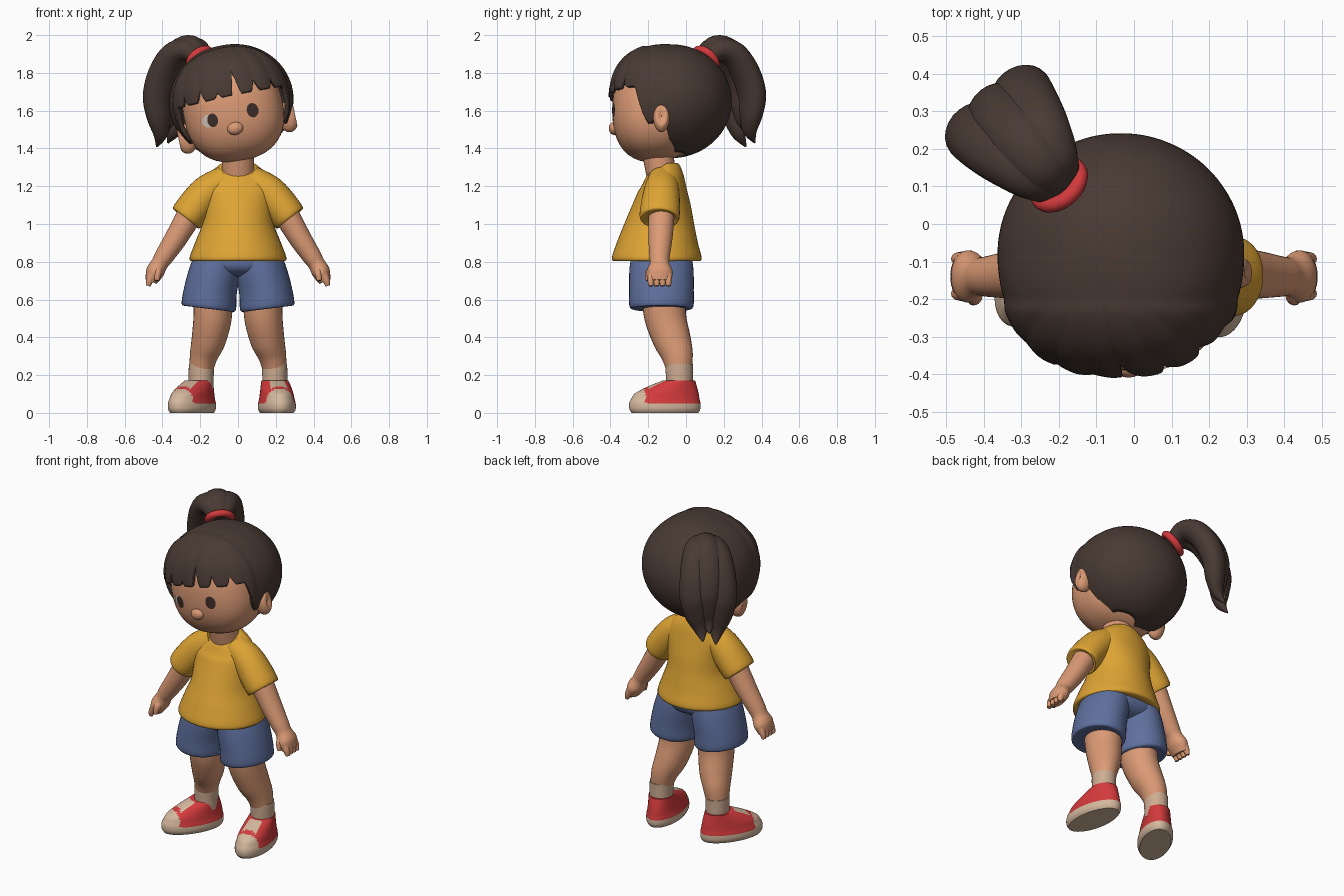
import bpy, bmesh
from math import sin, cos, acos, radians, pi
from mathutils import Matrix, Vector

if "Cube" in bpy.data.objects:
    bpy.data.objects.remove(bpy.data.objects["Cube"])
parts = []


def material(name, r, g, b):
    lin = [((c / 255 + 0.055) / 1.055) ** 2.4 for c in (r, g, b)] + [1]
    m = bpy.data.materials.new(name)
    m.use_nodes = True
    m.diffuse_color = lin
    m.node_tree.nodes["Principled BSDF"].inputs["Base Color"].default_value = lin
    return m


SKIN = material("skin", 219, 154, 117)
HAIR = material("dark brown hair", 73, 58, 52)
SHIRT = material("mustard cloth", 222, 164, 52)
DENIM = material("blue cloth", 95, 112, 158)
RED = material("red", 212, 58, 60)
CREAM = material("cream rubber", 212, 184, 158)
SOCK = material("beige sock", 206, 172, 146)
EYE = material("eye brown", 62, 46, 42)
WHITE = material("eye white", 214, 198, 186)


def finish(name, bm, mats, rule=None, matrix=Matrix()):
    """Colour faces by rule, place the mesh and make the object."""
    bmesh.ops.recalc_face_normals(bm, faces=bm.faces)
    if rule:
        for f in bm.faces:
            f.material_index = rule(f.calc_center_median())
    bm.transform(matrix)
    me = bpy.data.meshes.new(name)
    bm.to_mesh(me)
    bm.free()
    for m in mats:
        me.materials.append(m)
    ob = bpy.data.objects.new(name, me)
    bpy.context.collection.objects.link(ob)
    parts.append(ob)
    return ob


def bridge(bm, rings):
    for r, q in zip(rings, rings[1:]):
        for i in range(len(r)):
            j = (i + 1) % len(r)
            bm.faces.new((r[i], r[j], q[j], q[i]))


def loft(name, keys, mats, side=(1, 0, 0), seg=32, steps=5, flat=False,
         rule=None, matrix=Matrix(), deform=None):
    """Smooth closed tube through keys of x, y, z, half width, half depth."""
    keys = [Vector(k) for k in keys]
    n = len(keys)
    at = lambda i: keys[min(max(i, 0), n - 1)]
    tan = [(at(i + 1) - at(i - 1)).to_3d().normalized() for i in range(n)]
    bm, rings = bmesh.new(), []
    for s in range((n - 1) * steps + 1):
        i = min(s // steps, n - 2)
        u = s / steps - i
        p, q = at(i), at(i + 1)
        m0, m1 = (q - at(i - 1)) / 2, (at(i + 2) - p) / 2
        k = (p * (2*u**3 - 3*u**2 + 1) + m0 * (u**3 - 2*u**2 + u)
             + q * (3*u**2 - 2*u**3) + m1 * (u**3 - u**2))
        t = Vector((0, 0, 1)) if flat else tan[i].lerp(tan[i + 1], u).normalized()
        a = Vector(side)
        a = (a - t * a.dot(t)).normalized()
        b = t.cross(a)
        c = k.to_3d()
        ring = [c + a * k[3] * cos(w) + b * k[4] * sin(w)
                for w in (2 * pi * j / seg for j in range(seg))]
        rings.append([bm.verts.new(deform(v) if deform else v) for v in ring])
    bridge(bm, rings)
    bm.faces.new(rings[0])
    bm.faces.new(rings[-1])
    return finish(name, bm, mats, rule, matrix)


def blob(name, centre, radii, mat, power=2, matrix=Matrix(), deform=None):
    """Ellipsoid, boxier when power is above two."""
    bm = bmesh.new()
    bmesh.ops.create_uvsphere(bm, u_segments=48, v_segments=28, radius=1)
    for v in bm.verts:
        p = v.co / sum(abs(c) ** power for c in v.co) ** (1 / power)
        p = deform(p) if deform else p
        v.co = Vector(c + r * q for c, r, q in zip(centre, radii, p))
    return finish(name, bm, [mat], matrix=matrix)


def mirrored(keys, s):
    return [(k[0] * s,) + tuple(k[1:]) for k in keys]


# Head, tilted toward its right
HEAD = Matrix.Translation((-0.035, -0.08, 1.65)) @ Matrix.Rotation(radians(-12), 4, 'Y')
FC, FR, FP = (0, -0.09, -0.05), (0.265, 0.22, 0.27), 2.4
blob("face", FC, FR, SKIN, FP, HEAD)
blob("nose", (-0.01, -0.3, -0.145), (0.042, 0.029, 0.034), SKIN, matrix=HEAD)


def eye(name, x, z, rx, rz, lift, mat):
    """Thin plate that follows the face."""
    bm = bmesh.new()

    def point(px, pz):
        d = 1 - abs((px - FC[0]) / FR[0]) ** FP - abs((pz - FC[2]) / FR[2]) ** FP
        return bm.verts.new((px, FC[1] - FR[1] * d ** (1 / FP) - lift, pz))
    rings = [[point(x + rx * r * cos(w), z + rz * r * sin(w))
              for w in (2 * pi * j / 28 for j in range(28))] for r in (0.35, 0.7, 1)]
    bridge(bm, rings)
    bm.faces.new(rings[0])
    ob = finish(name, bm, [mat])
    if ob.data.polygons[0].normal.y > 0:
        ob.data.flip_normals()
    ob.matrix_world = HEAD


eye("left_eye", 0.1, -0.07, 0.031, 0.038, 0.005, EYE)
eye("right_eye_white", -0.14, -0.078, 0.036, 0.034, 0.003, WHITE)
eye("right_eye", -0.118, -0.078, 0.028, 0.036, 0.006, EYE)

# Ears with a hollow on the outer side
for s, label in ((1, "left"), (-1, "right")):
    def hollow(p, s=s):
        r = (p.y ** 2 + p.z ** 2) ** 0.5
        if p.x * s > 0 and r < 0.7:
            p.x -= s * 0.5 * (1 - r / 0.7)
        return p
    blob(label + "_ear", (0.275 * s, -0.05, -0.145), (0.055, 0.044, 0.08), SKIN,
         matrix=HEAD, deform=hollow)

# Hair cap: a shell whose lower edge follows the hairline, with a raised fringe
LINE = [(0, .03), (56, .02), (64, -.17), (83, -.17), (91, -.291), (181, -.291)]
NOTCHES = [(-45, 4, .05), (-27, 4, .06), (-11, 3, .03), (6, 4, .12), (24, 4, .06), (42, 4, .05)]


def hairline(deg):
    d = abs(deg)
    for (a, za), (b, zb) in zip(LINE, LINE[1:]):
        if a <= d <= b:
            z = za + (zb - za) * (d - a) / (b - a)
            break
    return z + sum(h * max(0, 1 - abs(deg - c) / w) for c, w, h in NOTCHES)


def valley(deg):
    return max(max(0, 1 - abs(deg - c) / 7) for c, w, h in NOTCHES)


bm, COLS, ROWS = bmesh.new(), 240, 36
columns = []
for j in range(COLS):
    a = -pi + 2 * pi * j / COLS
    deg = a * 180 / pi
    end = acos(hairline(deg) / 0.3)
    n = 2 + 0.4 * max(0, cos(a))
    col = []
    for i in range(1, ROWS + 1):
        t = end * i / ROWS
        d = Vector((sin(t) * sin(a), -sin(t) * cos(a), cos(t)))
        d /= sum(abs(c) ** n for c in d) ** (1 / n)
        u = min(max((-d.y - 0.36) / 0.12, 0), 1)
        d *= 1 + u * u * (3 - 2 * u) * (0.027 - 0.016 * valley(deg) * sin(t) ** 2)
        col.append(bm.verts.new((d.x * 0.33, d.y * 0.322, d.z * 0.3)))
    columns.append(col)
rows = list(zip(*columns))
bridge(bm, rows)
crown = bm.verts.new((0, 0, 0.3))
for j in range(COLS):
    bm.faces.new((crown, rows[0][j], rows[0][(j + 1) % COLS]))
cap = finish("hair_cap", bm, [HAIR], matrix=HEAD)
shell = cap.modifiers.new("thickness", 'SOLIDIFY')
shell.thickness, shell.offset = 0.025, -1

# Ponytail of three locks, with its tie
TAIL = [(-.195, .1, 1.865), (-.24, .15, 1.92), (-.295, .215, 1.893), (-.342, .27, 1.79),
        (-.365, .3, 1.67), (-.367, .302, 1.56), (-.375, .31, 1.47), (-.4, .34, 1.41)]
SPREAD = [0, .35, .7, .95, 1.05, .9, .6, .5]
WIDTH = [.055, .074, .086, .089, .085, .068, .04, .006]
across = Vector((0.77, 0.63, 0))
for label, off, rise in (("inner", 0.075, 0.02), ("middle", 0, 0.07), ("outer", -0.075, 0)):
    keys = []
    for i, p in enumerate(TAIL):
        c = Vector(p) + across * off * SPREAD[i] + Vector((0, 0, rise * i / 7))
        keys.append((*c, WIDTH[i], WIDTH[i] * (0.8 if off else 0.85)))
    loft("ponytail_" + label + "_lock", keys, [HAIR], side=across, seg=24)
bpy.ops.mesh.primitive_torus_add(
    major_radius=0.066, minor_radius=0.021, major_segments=40, minor_segments=14,
    location=(-0.2, 0.105, 1.872),
    rotation=Vector((-0.5, 0.55, 0.6)).to_track_quat('Z', 'Y').to_euler())
tie = bpy.context.object
tie.name = "hair_tie"
tie.data.materials.append(RED)
parts.append(tie)

# Neck and shirt, the neckline dipping at the front
loft("neck", [(0, -.12, 1.2, .085, .075), (0, -.135, 1.29, .086, .08),
              (0, -.16, 1.42, .085, .08)], [SKIN])


def neckline(v):
    if v.z > 1.18:
        v.z += min(v.y + 0.1, 0) * 0.55 * (v.z - 1.18) / 0.13
    return v


loft("shirt_body", [(0, -.122, 1.322, .09, .08), (0, -.122, 1.305, .113, .092),
                    (0, -.12, 1.26, .165, .107), (0, -.122, 1.19, .195, .125),
                    (0, -.13, 1.1, .186, .155), (0, -.142, 1, .19, .185),
                    (0, -.152, .9, .228, .215), (0, -.155, .812, .257, .237),
                    (0, -.155, .806, .215, .19)], [SHIRT], seg=48, flat=True, deform=neckline)
# Lower body of the shorts
blob("shorts_seat", (0, -.13, .8), (.235, .165, .085), DENIM, 2.4)

# Limbs, clothes and shoes on both sides
for s, label, yaw, foot_x in ((1, "left", 8, 0.195), (-1, "right", -30, -0.205)):
    loft(label + "_sleeve", mirrored([
        (.06, -.122, 1.24, .078, .075), (.165, -.13, 1.165, .096, .092),
        (.268, -.14, 1.04, .106, .092), (.273, -.14, 1.033, .078, .068)], s),
        [SHIRT], side=(0, 1, 0))
    loft(label + "_arm", mirrored([
        (.25, -.13, 1.06, .07, .068), (.325, -.135, .93, .064, .06),
        (.39, -.14, .83, .054, .051), (.415, -.14, .79, .052, .045),
        (.44, -.14, .745, .07, .048), (.46, -.14, .695, .058, .032)], s),
        [SKIN], side=(0, 1, 0))
    for i, finger in enumerate(("index", "middle", "ring", "little")):
        y = -0.186 + 0.031 * i
        loft(label + "_" + finger + "_finger", mirrored([
            (.452, y, .735, .02, .022), (.468, y, .7, .018, .019),
            (.476, y, .672, .012, .012)], s), [SKIN], side=(0, 1, 0), seg=12)
    loft(label + "_thumb", mirrored([
        (.42, -.165, .77, .024, .022), (.425, -.195, .74, .021, .02),
        (.43, -.205, .7, .012, .012)], s), [SKIN], side=(0, 1, 0), seg=12)
    loft(label + "_shorts_leg", mirrored([
        (.1, -.13, .83, .12, .16), (.122, -.13, .75, .134, .17),
        (.145, -.13, .65, .14, .171), (.155, -.13, .56, .144, .168),
        (.156, -.13, .553, .115, .135)], s), [DENIM], seg=40)
    loft(label + "_leg", mirrored([
        (.13, -.12, .64, .104, .12), (.135, -.108, .5, .101, .11),
        (.157, -.072, .38, .09, .099), (.182, -.045, .3, .074, .083),
        (.195, -.036, .23, .063, .068)], s), [SKIN])
    loft(label + "_sock", mirrored([
        (.193, -.036, .258, .067, .073), (.194, -.036, .225, .067, .072),
        (.195, -.035, .18, .066, .071), (.195, -.035, .12, .066, .07)], s), [SOCK])

    def shoe_colour(p):
        toe = p.y < -0.19
        laces = abs(p.x) < 0.042 and p.z > 0.1 and -0.17 < p.y < -0.08
        return 1 if p.z < 0.05 or toe or laces else 0
    loft(label + "_shoe", [
        (0, -.077, 0, .086, .178), (0, -.078, .02, .097, .189), (0, -.078, .05, .097, .19),
        (0, -.075, .075, .091, .182), (0, -.066, .105, .086, .168),
        (0, -.037, .14, .079, .13), (0, -.002, .172, .071, .085)], [RED, CREAM],
        seg=64, flat=True, rule=shoe_colour,
        matrix=Matrix.Translation((foot_x, -.035, 0)) @ Matrix.Rotation(radians(yaw), 4, 'Z'))

# Smooth shading with sharp rims
bpy.ops.object.select_all(action='DESELECT')
for ob in parts:
    ob.select_set(True)
bpy.context.view_layer.objects.active = parts[0]
bpy.ops.object.shade_smooth_by_angle(angle=radians(50))
